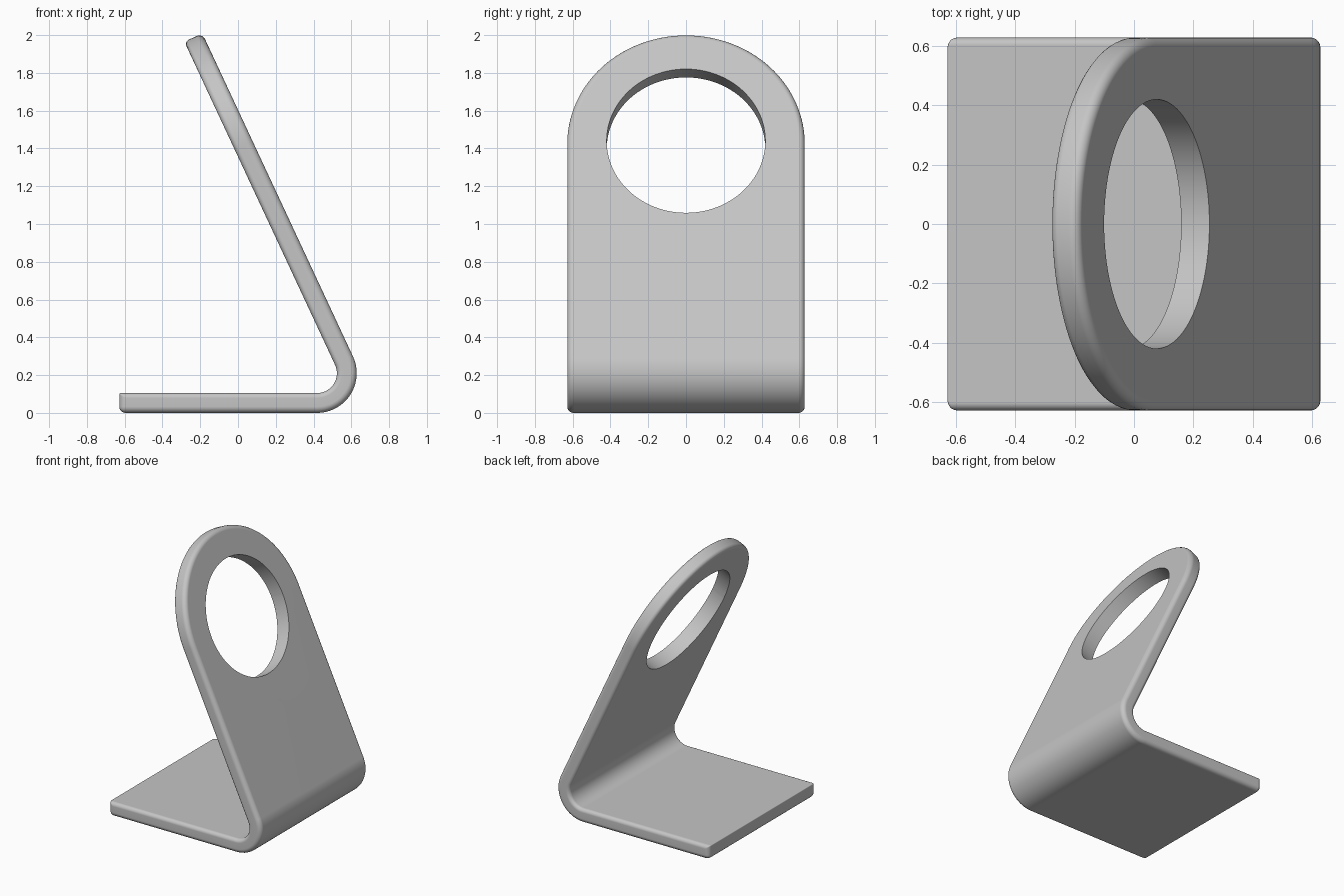
import bpy, bmesh
from math import sin, cos, pi, radians
from mathutils import Vector, Matrix

if "Cube" in bpy.data.objects:
    bpy.data.objects.remove(bpy.data.objects["Cube"])

HALF = 0.6285                 # half width of the sheet
R_OUT, R_IN = 0.21, 0.105     # bend radii
LEAN = radians(25)
REACH = 1.259                 # bend end to centre of the rounded top
HOLE_R = 0.42
BEND = Vector((HALF - R_OUT, 0, R_OUT))
ARC_STEPS, TOP_STEPS = 20, 56

grey = bpy.data.materials.new("plain grey")
grey.use_nodes = True
colour = (0.56, 0.56, 0.56, 1)
grey.diffuse_color = colour
grey.node_tree.nodes["Principled BSDF"].inputs["Base Color"].default_value = colour

normal = Vector((cos(LEAN), 0, sin(LEAN)))    # outward normal of leaning plate
along = Vector((-sin(LEAN), 0, cos(LEAN)))    # up the leaning plate


def point(radius, bend_angle, travel, y):
    """Point on a sheet surface, offset from the bend centre."""
    out = Vector((cos(bend_angle), 0, sin(bend_angle)))
    run = Vector((-out.z, 0, out.x))
    return BEND + out * radius + run * travel + Vector((0, y, 0))


# Outline of the sheet: bend angle, straight travel, y
stations = [(-pi / 2, -(HALF + BEND.x))]
stations += [(-pi / 2 + (LEAN + pi / 2) * i / ARC_STEPS, 0) for i in range(ARC_STEPS + 1)]
stations.append((LEAN, REACH))
right = [(a, t, -HALF) for a, t in stations]
left = [(a, t, HALF) for a, t in reversed(stations)]
crown = [(LEAN, REACH + HALF * sin(pi * i / TOP_STEPS), -HALF * cos(pi * i / TOP_STEPS))
         for i in range(1, TOP_STEPS)]
outline = right + crown + left
count, rows = len(outline), len(stations)

# Bent sheet: strips across the width, a rounded top face and a rim
bm = bmesh.new()
weight = bm.edges.layers.float.new("bevel_weight_edge")
outer, inner = [[bm.verts.new(point(r, *p)) for p in outline] for r in (R_OUT, R_IN)]
for ring in (outer, inner):
    for i in range(rows - 1):
        bm.faces.new((ring[i], ring[i + 1], ring[-2 - i], ring[-1 - i]))
    bm.faces.new(ring[rows - 1:count - rows + 1])
for i in range(count):
    j = (i + 1) % count
    bm.faces.new((outer[i], outer[j], inner[j], inner[i]))
    for ring, amount in ((outer, 1.0), (inner, 0.8)):
        bm.edges.get((ring[i], ring[j]))[weight] = amount
bm.edges.get((inner[-1], inner[0]))[weight] = 0.2     # crisp front lip of the base
for i in (0, -1):
    bm.edges.get((outer[i], inner[i]))[weight] = 1.0
bmesh.ops.recalc_face_normals(bm, faces=bm.faces)
mesh = bpy.data.meshes.new("bent_stand")
bm.to_mesh(mesh)
bm.free()
mesh.materials.append(grey)
stand = bpy.data.objects.new("bent_stand", mesh)
bpy.context.collection.objects.link(stand)

# Cutter for the round opening
bm = bmesh.new()
centre = BEND + normal * (R_OUT + R_IN) / 2 + along * REACH
bmesh.ops.create_cone(bm, cap_ends=True, segments=96, radius1=HOLE_R, radius2=HOLE_R, depth=0.4,
                      matrix=Matrix.Translation(centre) @ Matrix.Rotation(pi / 2 - LEAN, 4, "Y"))
cut_mesh = bpy.data.meshes.new("hole_cutter")
bm.to_mesh(cut_mesh)
bm.free()
cut_mesh.materials.append(grey)
cutter = bpy.data.objects.new("hole_cutter", cut_mesh)
bpy.context.collection.objects.link(cutter)
cutter.hide_render = True

# Rounded edges, then the opening
bevel = stand.modifiers.new("rounded edges", "BEVEL")
bevel.limit_method = "WEIGHT"
bevel.width = 0.033
bevel.segments = 5
bevel.use_clamp_overlap = False
hole = stand.modifiers.new("round opening", "BOOLEAN")
hole.operation = "DIFFERENCE"
hole.solver = "EXACT"
hole.object = cutter

bpy.ops.object.select_all(action="DESELECT")
stand.select_set(True)
bpy.context.view_layer.objects.active = stand
for name in [m.name for m in stand.modifiers]:
    bpy.ops.object.modifier_apply(modifier=name)
bpy.data.objects.remove(cutter)

# Smooth curves with flat plates
bpy.ops.object.shade_smooth_by_angle(angle=radians(35))
flat = stand.modifiers.new("flat plates", "WEIGHTED_NORMAL")
flat.keep_sharp = True
